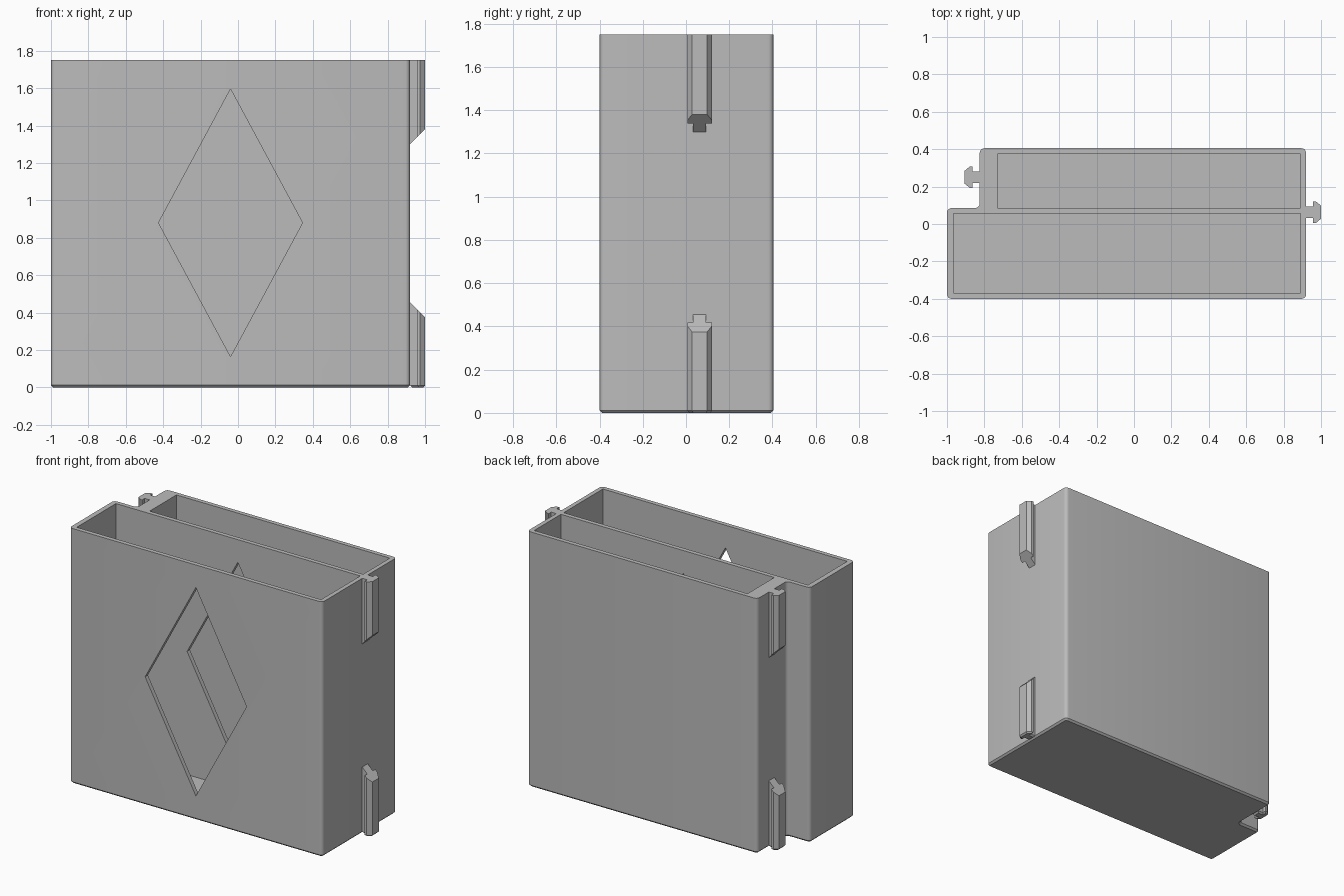
import bpy, bmesh
from mathutils import Vector

cube = bpy.data.objects.get("Cube")
if cube:
    bpy.data.objects.remove(cube, do_unlink=True)

HEIGHT = 1.75
FLOOR = 0.035

grey = bpy.data.materials.new("plain grey")
grey.use_nodes = True
grey.diffuse_color = (0.5, 0.5, 0.5, 1)
grey.node_tree.nodes["Principled BSDF"].inputs["Base Color"].default_value = (0.5, 0.5, 0.5, 1)


def prism(points, direction):
    """Extrude a closed outline of 3D points along a direction."""
    bm = bmesh.new()
    face = bm.faces.new([bm.verts.new(p) for p in points])
    new = bmesh.ops.extrude_face_region(bm, geom=[face])["geom"]
    bmesh.ops.translate(bm, vec=direction, verts=[g for g in new if isinstance(g, bmesh.types.BMVert)])
    bmesh.ops.recalc_face_normals(bm, faces=bm.faces)
    return bm


def bevel_bottom(bm, size):
    edges = [e for e in bm.edges if all(abs(v.co.z) < 1e-5 for v in e.verts)]
    bmesh.ops.bevel(bm, geom=edges, offset=size, segments=1, profile=0.5, affect='EDGES')


def finish(bm, name):
    bmesh.ops.recalc_face_normals(bm, faces=bm.faces)
    mesh = bpy.data.meshes.new(name)
    bm.to_mesh(mesh)
    bm.free()
    mesh.materials.append(grey)
    obj = bpy.data.objects.new(name, mesh)
    bpy.context.collection.objects.link(obj)
    return obj


def activate(obj):
    bpy.ops.object.select_all(action='DESELECT')
    obj.select_set(True)
    bpy.context.view_layer.objects.active = obj


def cut(target, cutter):
    """Subtract the cutter from the target, then discard it."""
    cutter.hide_render = True
    mod = target.modifiers.new("cut", 'BOOLEAN')
    mod.operation = 'DIFFERENCE'
    mod.solver = 'EXACT'
    mod.object = cutter
    activate(target)
    bpy.ops.object.modifier_apply(modifier=mod.name)
    bpy.data.objects.remove(cutter, do_unlink=True)


def pocket(name, x0, x1, y0, y1):
    outline = [(x0, y0, FLOOR), (x1, y0, FLOOR), (x1, y1, FLOOR), (x0, y1, FLOOR)]
    return finish(prism(outline, Vector((0, 0, HEIGHT))), name)


# Stepped body with rounded upright corners and a chamfered base
outline = [(-1, -0.4), (0.92, -0.4), (0.92, 0.405), (-0.825, 0.405), (-0.825, 0.085), (-1, 0.085)]
bm = prism([(x, y, 0) for x, y in outline], Vector((0, 0, HEIGHT)))
uprights = [e for e in bm.edges if abs(e.verts[0].co.z - e.verts[1].co.z) > 1]
bmesh.ops.bevel(bm, geom=uprights, offset=0.025, segments=5, profile=0.5, affect='EDGES')
bevel_bottom(bm, 0.012)
body = finish(bm, "holder_body")

# Two open pockets
cut(body, pocket("front_pocket", -0.965, 0.89, -0.37, 0.055))
cut(body, pocket("rear_pocket", -0.73, 0.89, 0.085, 0.375))

# Diamond window through the front wall and the divider
cx, cz, w, h = -0.04, 0.88, 0.385, 0.715
diamond = [(cx - w, -0.6, cz), (cx, -0.6, cz - h), (cx + w, -0.6, cz), (cx, -0.6, cz + h)]
cut(body, finish(prism(diamond, Vector((0, 0.8, 0))), "diamond_window"))
activate(body)
bpy.ops.object.shade_smooth_by_angle(angle=0.5)

# Half outline of the T-shaped rail: distance from the wall, half width
half = [(0, 0.03), (0.038, 0.03), (0.038, 0.057), (0.053, 0.057), (0.08, 0.035)]
rail = half + [(d, -y) for d, y in reversed(half)]


def connector(name, wall_x, y, side, upper):
    """Rail whose inner end is cut at 45 degrees."""
    base = 1.3 if upper else 0
    top = HEIGHT if upper else 0.455
    bm = prism([(d, s, base) for d, s in rail], Vector((0, 0, top - base)))
    for v in bm.verts:
        if upper and v.co.z < base + 0.01:
            v.co.z += v.co.x
        elif not upper and v.co.z > top - 0.01:
            v.co.z -= v.co.x
    if not upper:
        bevel_bottom(bm, 0.01)
    for v in bm.verts:
        v.co.x = wall_x + side * v.co.x
        v.co.y += y
    return finish(bm, name)


for upper, level in ((True, "upper"), (False, "lower")):
    connector(level + "_left_rail", 0.92, 0.063, 1, upper)
    connector(level + "_right_rail", -0.825, 0.25, -1, upper)
